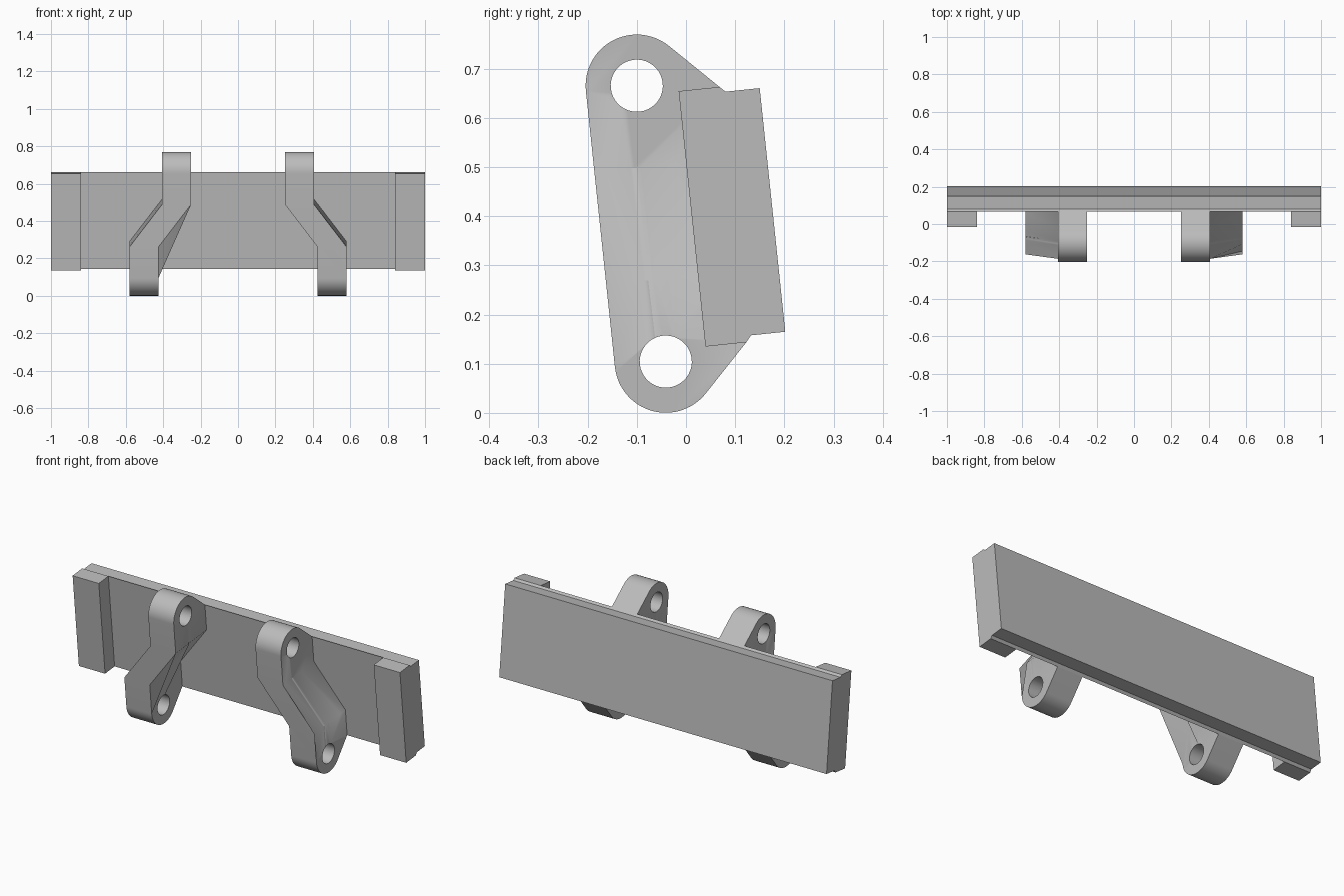
import bpy, bmesh
from math import radians, cos, sin, pi
from mathutils import Matrix

cube = bpy.data.objects.get("Cube")
if cube:
    bpy.data.objects.remove(cube, do_unlink=True)

TILT = Matrix.Rotation(radians(6), 4, 'X')   # whole bracket leans forward at the top

steel = bpy.data.materials.new("plain grey")
steel.use_nodes = True
GREY = (0.5, 0.5, 0.5, 1)
steel.diffuse_color = GREY
steel.node_tree.nodes["Principled BSDF"].inputs["Base Color"].default_value = GREY


def arc(cy, cz, r, start, end, steps):
    angles = [radians(start + (end - start) * i / steps) for i in range(steps + 1)]
    return [(cy + r * cos(a), cz + r * sin(a)) for a in angles]


def extrude_loops(loops, x0, x1):
    """Fill an outline (with optional holes) in the YZ plane and extrude it along X."""
    bm = bmesh.new()
    for loop in loops:
        vs = [bm.verts.new((x0, y, z)) for y, z in loop]
        for i, v in enumerate(vs):
            bm.edges.new((v, vs[(i + 1) % len(vs)]))
    bmesh.ops.triangle_fill(bm, edges=bm.edges[:], use_beauty=True)
    res = bmesh.ops.extrude_face_region(bm, geom=bm.faces[:], use_keep_orig=True)
    for v in res["geom"]:
        if isinstance(v, bmesh.types.BMVert):
            v.co.x = x1
    return bm


def finish(bm, name):
    bmesh.ops.dissolve_limit(bm, angle_limit=radians(0.5), verts=bm.verts[:], edges=bm.edges[:])
    bmesh.ops.recalc_face_normals(bm, faces=bm.faces[:])
    bm.transform(TILT)
    mesh = bpy.data.meshes.new(name)
    bm.to_mesh(mesh)
    bm.free()
    mesh.materials.append(steel)
    obj = bpy.data.objects.new(name, mesh)
    bpy.context.collection.objects.link(obj)
    bpy.ops.object.select_all(action='DESELECT')
    obj.select_set(True)
    bpy.context.view_layer.objects.active = obj
    bpy.ops.object.shade_smooth_by_angle(angle=radians(30))


FRONT, BOTTOM, TOP = 0.137, 0.13, 0.652      # mounting face of the plate

# Long back plate with a small chamfered lip along its front edges
plate = [(FRONT, BOTTOM), (FRONT, TOP), (0.148, 0.641), (0.218, 0.641),
         (0.218, 0.143), (0.148, 0.143)]
finish(extrude_loops([plate], -1, 1), "back_plate")

# Lug outline: two round ends joined by a straight front, with pin holes
CY, LOW, HIGH, R, HOLE = -0.03, 0.108, 0.672, 0.104, 0.053
outline = (arc(CY, HIGH, R, 180, 45, 24) + [(FRONT, TOP), (FRONT, BOTTOM)]
           + arc(CY, LOW, R, -45, -180, 24))
holes = [arc(CY, z, HOLE, 0, 360, 40)[:-1] for z in (LOW, HIGH)]
BEND_LOW, BEND_HIGH, OFFSET = 0.276, 0.507, 0.176

for side, sign in (("left", 1), ("right", -1)):
    # End pad
    pad = [(0.0535, BOTTOM), (0.0535, TOP), (FRONT, TOP), (FRONT, BOTTOM)]
    finish(extrude_loops([pad], sign * 0.84, sign), side + "_end_pad")

    # Cranked arm: cut at the bends, then shift the lower part outwards
    bm = extrude_loops([outline] + holes, 0.25, 0.405)
    for z in (BEND_LOW, BEND_HIGH):
        bmesh.ops.bisect_plane(bm, geom=bm.verts[:] + bm.edges[:] + bm.faces[:],
                               plane_co=(0, 0, z), plane_no=(0, 0, 1))
    for v in bm.verts:
        t = (BEND_HIGH - v.co.z) / (BEND_HIGH - BEND_LOW)
        v.co.x = sign * (v.co.x + OFFSET * min(1, max(0, t)))
    finish(bm, side + "_cranked_arm")
